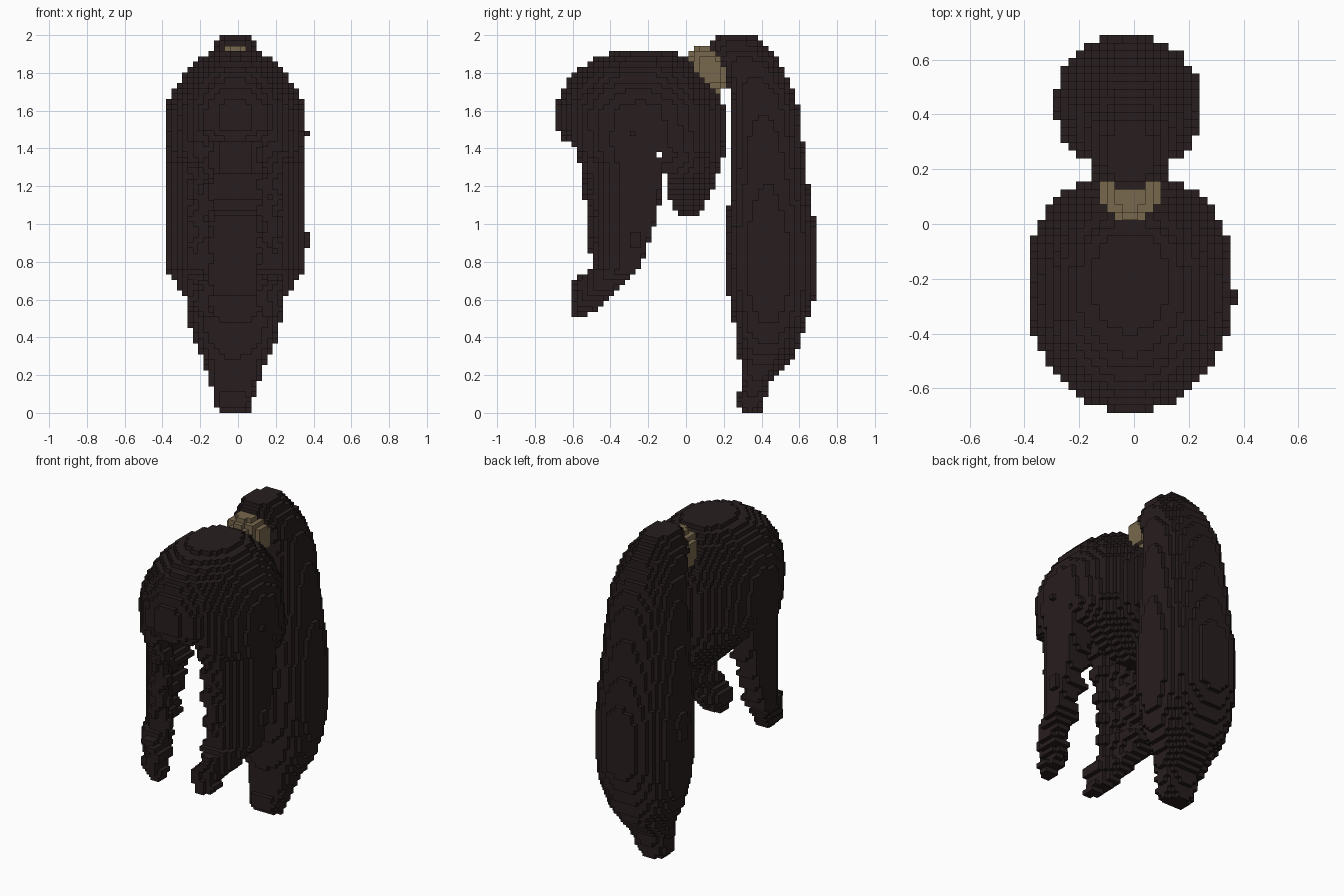
import bpy, bmesh, math

old = bpy.data.objects.get("Cube")
if old:
    bpy.data.objects.remove(old, do_unlink=True)

NX, NY, NZ = 27, 49, 71          # block grid
V = 2.0 / NZ                     # block size
SHIFT = -0.014                   # hair sits slightly off centre


def material(name, rgb):
    m = bpy.data.materials.new(name)
    m.use_nodes = True
    col = (*rgb, 1.0)
    m.diffuse_color = col
    bsdf = m.node_tree.nodes["Principled BSDF"]
    bsdf.inputs["Base Color"].default_value = col
    bsdf.inputs["Roughness"].default_value = 0.9
    return m


HAIR = material("dark brown hair", (0.021, 0.013, 0.013))
TAN = material("tan band", (0.19, 0.14, 0.075))


def section(rows, z):
    """Interpolate (y0, y1, x0, x1) between rows listed from top to bottom."""
    for a, b in zip(rows, rows[1:]):
        if b[0] <= z <= a[0]:
            t = (a[0] - z) / (a[0] - b[0])
            return [p + (q - p) * t for p, q in zip(a[1:], b[1:])]
    return None


def loft(rows, x, y, z, front=2.0, back=2.0):
    """True inside a stack of rounded sections; higher powers are squarer."""
    s = section(rows, z)
    if s is None:
        return False
    y0, y1, x0, x1 = s
    u = (x - (x0 + x1) / 2) / ((x1 - x0) / 2)
    w = (y - (y0 + y1) / 2) / ((y1 - y0) / 2)
    power = front if w < 0 else back
    return abs(u) ** power + abs(w) ** power <= 1.0


# Cross-sections: height, front-back range, side range
CAP = [(1.92, -.37, -.06, -.11, .11), (1.90, -.40, -.03, -.15, .15),
       (1.87, -.49, .02, -.20, .20), (1.80, -.60, .10, -.27, .27),
       (1.70, -.665, .165, -.33, .33),
       (1.62, -.69, .20, -.365, .365), (1.50, -.69, .205, -.37, .37),
       (1.42, -.63, .205, -.37, .37), (1.36, -.58, .20, -.37, .37)]
NAPE = [(1.37, -.50, .20, -.37, .37), (1.27, -.40, .175, -.33, .33),
        (1.20, -.30, .145, -.25, .25), (1.12, -.22, .115, -.17, .17),
        (1.04, -.14, .05, -.09, .09)]
LOCK = [(1.50, -.60, -.10, .12, .38), (1.36, -.58, -.12, .12, .38),
        (1.20, -.55, -.125, .12, .38), (1.00, -.52, -.16, .12, .38),
        (.88, -.51, -.20, .12, .38), (.76, -.50, -.25, .12, .38),
        (.70, -.60, -.30, .14, .33), (.62, -.615, -.38, .12, .27),
        (.56, -.61, -.44, .12, .23), (.51, -.60, -.53, .13, .20)]
TAIL = [(2.00, .17, .37, -.075, .075), (1.95, .13, .42, -.11, .11),
        (1.88, .15, .48, -.155, .155), (1.80, .195, .53, -.18, .18),
        (1.70, .235, .57, -.205, .20), (1.60, .235, .60, -.22, .21),
        (1.20, .235, .65, -.255, .24), (.95, .21, .69, -.27, .255),
        (.65, .215, .69, -.265, .255), (.50, .25, .65, -.255, .245),
        (.35, .27, .60, -.21, .21), (.25, .29, .54, -.16, .15),
        (.15, .29, .44, -.13, .12), (.06, .26, .42, -.11, .09),
        (0, .29, .40, -.09, .07)]


def cavity(x, y, z, width=.255):
    """Hollow for the head, open at the bottom."""
    h = max(0.0, (z - 1.46) / 0.32)
    return (x / width) ** 2 + ((y + .22) / .32) ** 2 + h * h < 1.0


def band(x, y, z):
    """Tilted disc between the cap and the ponytail."""
    dy, dz = y - .125, z - 1.82
    along, across = .5 * dy - .87 * dz, .87 * dy + .5 * dz
    return (along / .132) ** 2 + (across / .075) ** 4 + (x / .12) ** 2 < 1


def cap(x, y, z):
    fringe_gap = z < 1.45 and abs(x) < .14 and y < -.2
    return loft(CAP, x, y, z) and not cavity(x, y, z) and not fringe_gap


def nape(x, y, z):
    if z > 1.28:
        return y > -.17 and loft(NAPE, x, y, z) and not cavity(x, y, z)
    return y > -.10 + .6 * max(0, 1.14 - z) and loft(NAPE, x, y, z)


def lock(side):
    def inside(x, y, z):
        # uneven strand ends along the inner edge
        x *= side
        if x < .24:
            x += .02 * math.sin(42 * z + side)
        depth = .34 if z > .76 else .42
        if z > 1.3:
            depth += min(.1, z - 1.3)
        in_outline = (x / .38) ** 2 + ((y + .23) / depth) ** 2 <= 1
        return (in_outline and loft(LOCK, x, y, z, 5, 5)
                and not cavity(x, y, z, .23))
    return inside


def ponytail(x, y, z):
    return loft(TAIL, x, y, z, 2.8, 2.1)


PARTS = [("hair_band", band, TAN), ("ponytail", ponytail, HAIR),
         ("hair_cap", cap, HAIR), ("nape_hair", nape, HAIR),
         ("left_side_lock", lock(1), HAIR), ("right_side_lock", lock(-1), HAIR)]

# Give every block to the first part that contains it
owner = {}
for i in range(NX):
    for j in range(NY):
        for k in range(NZ):
            x, y, z = (i - 13) * V, (j - 24) * V, (k + .5) * V
            for n, (_, test, _) in enumerate(PARTS):
                if test(x - SHIFT, y, z):
                    owner[i, j, k] = n
                    break

# Small opening above each gap between lock and nape
for i in range(NX):
    owner.pop((i, 19, 48), None)

# Stray strand blocks on the left side
for k in (31, 32, 33):
    for j in (14, 15):
        owner[26, j, k] = 4
owner[26, 14, 52] = 2


def build(index, name, mat):
    """Skin the outer sides of a part's blocks."""
    bm = bmesh.new()
    verts = {}

    def corner(c):
        if c not in verts:
            verts[c] = bm.verts.new(((c[0] - 13.5) * V, (c[1] - 24.5) * V, c[2] * V))
        return verts[c]

    for cell in [c for c, n in owner.items() if n == index]:
        for axis in range(3):
            for step in (0, 1):
                near = list(cell)
                near[axis] += 2 * step - 1
                if tuple(near) in owner:
                    continue
                a, b = (axis + 1) % 3, (axis + 2) % 3
                quad = []
                for da, db in ((0, 0), (1, 0), (1, 1), (0, 1)):
                    p = list(cell)
                    p[axis] += step
                    p[a] += da
                    p[b] += db
                    quad.append(corner(tuple(p)))
                bm.faces.new(quad if step else quad[::-1])
    # Merge flat neighbouring squares into larger faces
    bmesh.ops.dissolve_limit(bm, angle_limit=0.01, verts=bm.verts[:], edges=bm.edges[:])
    mesh = bpy.data.meshes.new(name)
    bm.to_mesh(mesh)
    bm.free()
    mesh.materials.append(mat)
    bpy.context.collection.objects.link(bpy.data.objects.new(name, mesh))


for n, (name, _, mat) in enumerate(PARTS):
    build(n, name, mat)
